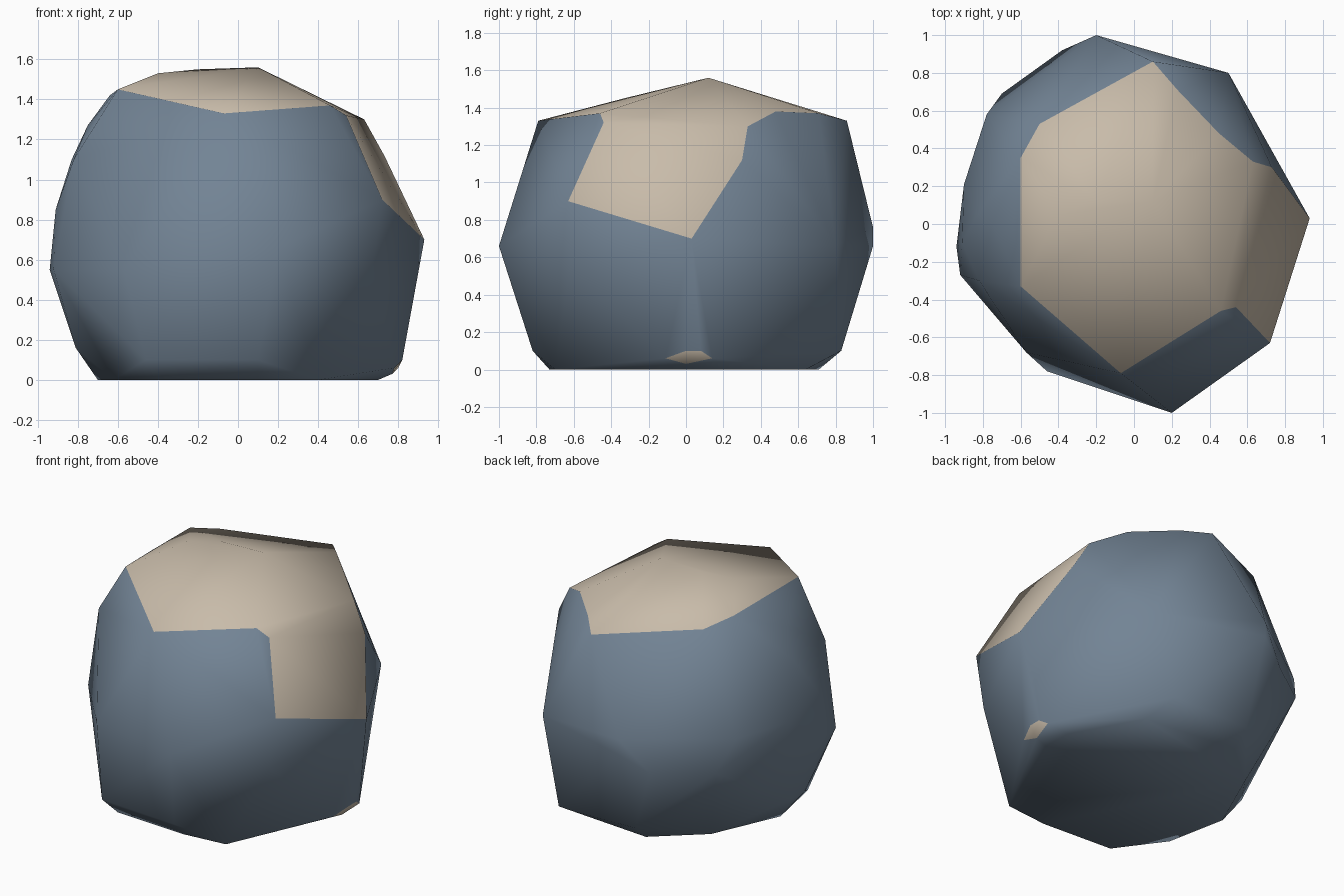
import bpy
import bmesh
from mathutils import Vector

default_cube = bpy.data.objects.get("Cube")
if default_cube:
    bpy.data.objects.remove(default_cube, do_unlink=True)


def make_material(name, colour):
    material = bpy.data.materials.new(name)
    material.use_nodes = True
    material.diffuse_color = colour
    shader = material.node_tree.nodes["Principled BSDF"]
    shader.inputs["Base Color"].default_value = colour
    shader.inputs["Roughness"].default_value = 0.9
    return material


stone_blue = make_material("slate blue stone", (0.17, 0.23, 0.30, 1))
sand = make_material("pale sand", (0.58, 0.50, 0.40, 1))

# Sandy cap on top of the boulder
cap = [(-0.6, 0.35, 1.45), (-0.5, 0.53, 1.4), (0.1, 0.86, 1.33),
       (0.23, 0.71, 1.37), (0.45, 0.48, 1.38), (0.63, 0.33, 1.3),
       (0.54, -0.44, 1.32), (0.46, -0.46, 1.37), (-0.07, -0.79, 1.33),
       (-0.6, -0.33, 1.45), (0.1, 0.12, 1.56), (-0.2, 0.12, 1.55),
       (-0.4, 0.05, 1.53)]

# Sandy slanted face on one side, sharing two corners with the cap
flank = [cap[5], cap[6], (0.72, -0.63, 0.9), (0.93, 0.03, 0.7), (0.73, 0.3, 1.12)]

# Small sandy chip near the ground
chip = [(0.78, -0.11, 0.06), (0.82, 0, 0.1), (0.82, 0.08, 0.1),
        (0.8, 0.14, 0.06), (0.77, 0, 0.03)]

# Blue stone: outlines at several heights, from the foot to the shoulder
outlines = {
    0: [(0.4, -0.7), (0.7, 0), (0.69, 0.2), (0.45, 0.64), (-0.2, 0.71),
        (-0.5, 0.45), (-0.7, 0), (-0.62, -0.4), (-0.4, -0.7), (0.1, -0.73)],
    0.1: [(-0.46, -0.78), (0.1, -0.82), (0.36, 0.83), (-0.2, 0.82)],
    0.16: [(-0.81, -0.1), (-0.81, 0.05)],
    0.55: [(-0.94, -0.12), (-0.92, -0.27), (0.67, -0.62), (-0.57, -0.68),
           (-0.38, 0.92), (-0.7, 0.69)],
    0.66: [(0.2, -1), (-0.2, 1), (0.5, 0.8)],
    0.76: [(-0.2, 1), (-0.78, 0.58), (-0.9, 0.21)],
    0.85: [(-0.91, -0.1)],
    1.1: [(-0.82, -0.3), (-0.83, 0.05)],
    1.27: [(-0.75, 0)],
    1.42: [(-0.64, 0)],
}
stone = [(x, y, z) for z, ring in outlines.items() for x, y in ring]

# Wrap the points in one closed, faceted skin
bm = bmesh.new()
points = dict.fromkeys(cap + flank + chip + stone)
for point in points:
    bm.verts.new(point)
hull = bmesh.ops.convex_hull(bm, input=bm.verts[:])
inner = {v for v in hull["geom_interior"] if isinstance(v, bmesh.types.BMVert)}
bmesh.ops.delete(bm, geom=list(inner), context='VERTS')
bmesh.ops.recalc_face_normals(bm, faces=bm.faces[:])


def lies_on(face, patch):
    return all(any((v.co - Vector(p)).length < 0.001 for p in patch)
               for v in face.verts)


# Faces lying wholly on a sandy patch become sand
for face in bm.faces:
    face.material_index = int(any(lies_on(face, p) for p in (cap, flank, chip)))

mesh = bpy.data.meshes.new("boulder")
bm.to_mesh(mesh)
bm.free()
mesh.materials.append(stone_blue)
mesh.materials.append(sand)

boulder = bpy.data.objects.new("boulder", mesh)
bpy.context.collection.objects.link(boulder)
bpy.ops.object.select_all(action='DESELECT')
boulder.select_set(True)
bpy.context.view_layer.objects.active = boulder
bpy.ops.object.shade_smooth_by_angle(angle=0.9)
